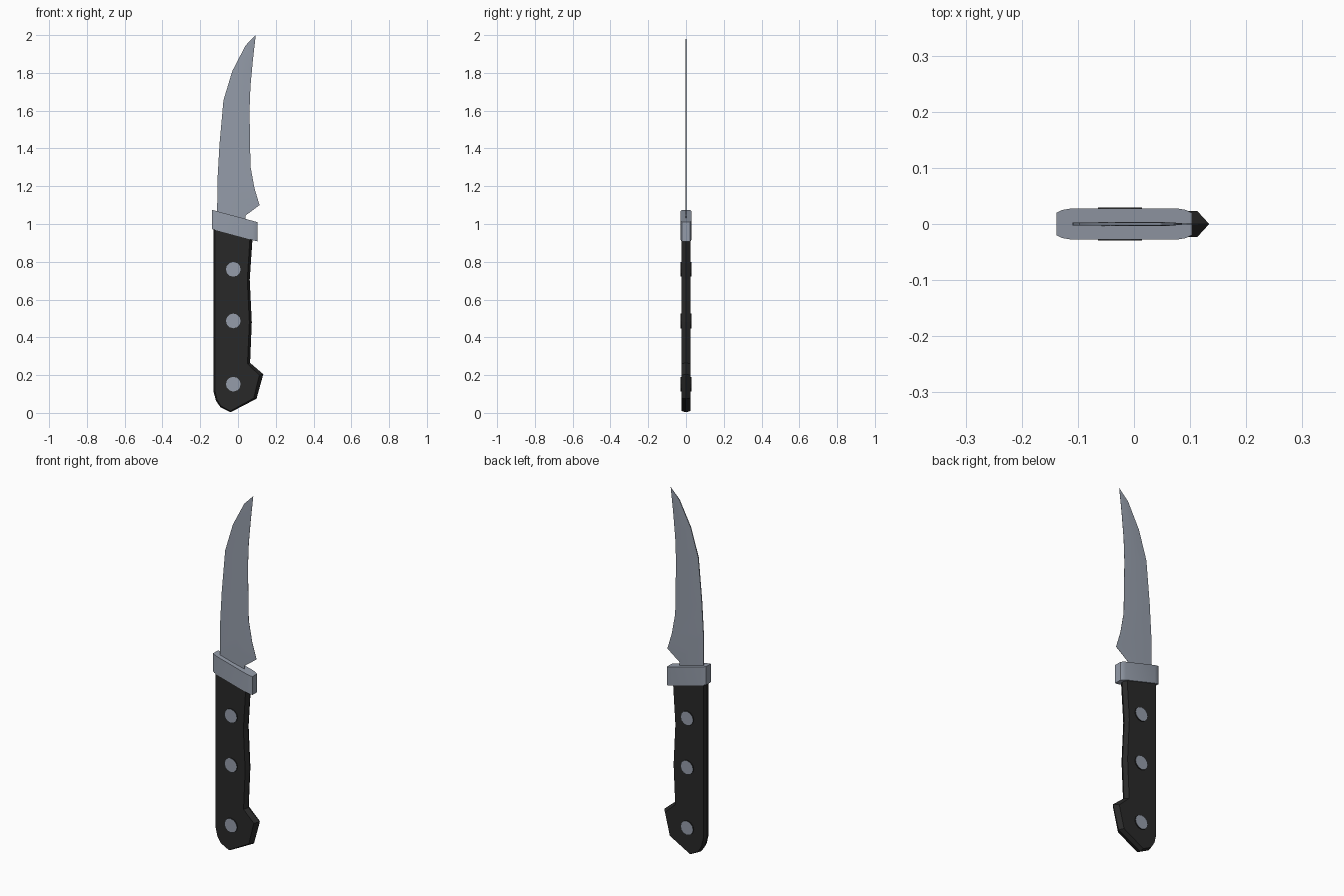
import bpy, bmesh, math
from mathutils import Matrix

if "Cube" in bpy.data.objects:
    bpy.data.objects.remove(bpy.data.objects["Cube"])


def material(name, rgb):
    m = bpy.data.materials.new(name)
    m.diffuse_color = (*rgb, 1)
    m.use_nodes = True
    m.node_tree.nodes["Principled BSDF"].inputs["Base Color"].default_value = m.diffuse_color
    return m


STEEL = material("steel_grey", (0.30, 0.335, 0.40))
BLACK = material("handle_black", (0.022, 0.022, 0.022))


def finish(bm, name, mats, smooth=None):
    bmesh.ops.recalc_face_normals(bm, faces=bm.faces)
    mesh = bpy.data.meshes.new(name)
    bm.to_mesh(mesh)
    bm.free()
    for m in mats:
        mesh.materials.append(m)
    ob = bpy.data.objects.new(name, mesh)
    bpy.context.collection.objects.link(ob)
    if smooth:
        bpy.ops.object.select_all(action='DESELECT')
        ob.select_set(True)
        bpy.context.view_layer.objects.active = ob
        bpy.ops.object.shade_smooth_by_angle(angle=math.radians(smooth))
    return ob


def loft(rings, name, mats, smooth=None):
    """Skin a series of closed rings and cap both ends."""
    bm = bmesh.new()
    vs = [[bm.verts.new(p) for p in ring] for ring in rings]
    for a, b in zip(vs, vs[1:]):
        for i in range(len(a)):
            j = (i + 1) % len(a)
            bm.faces.new((a[i], a[j], b[j], b[i]))
    bm.faces.new(vs[0][::-1])
    bm.faces.new(vs[-1])
    bmesh.ops.remove_doubles(bm, verts=bm.verts, dist=1e-5)
    return finish(bm, name, mats, smooth)


# Blade: thin section with a thick spine, swept from the bolster to the tip
spine = [(-.11, 1.0), (-.11, 1.045), (-.11, 1.10), (-.108, 1.245), (-.098, 1.42),
         (-.077, 1.655), (-.03, 1.81), (.04, 1.945), (.092, 1.999)]
edge = [(.04, 1.0), (.04, 1.045), (.114, 1.10), (.087, 1.19), (.066, 1.305),
        (.061, 1.6), (.066, 1.73), (.079, 1.87), (.094, 2.0)]
rings = []
for k, ((x0, z0), (x1, z1)) in enumerate(zip(spine, edge)):
    t = 0.2 if k == len(spine) - 1 else 1
    xm, zm = (x0 + x1) / 2, (z0 + z1) / 2
    rings.append([(x0, -.0025 * t, z0), (xm, -.0035 * t, zm), (x1, -.0005 * t, z1),
                  (x1, .0005 * t, z1), (xm, .0035 * t, zm), (x0, .0025 * t, z0)])
loft(rings, "blade", [STEEL], 40)

# Bolster: rounded slab with slanted top and bottom
half = [(-.138, -.020), (-.128, -.025), (-.11, -.028),
        (.075, -.028), (.093, -.025), (.103, -.020)]
section = half + [(x, -y) for x, y in reversed(half)]
loft([[(x, y, z - .27 * (x + .138)) for x, y in section] for z in (.973, 1.075)],
     "bolster", [STEEL], 30)

# Handle: side outline, with a slimmer outline on the two flat faces
outline = [(-.13, 1.0), (-.13, .115), (-.117, .065), (-.093, .03), (-.04, .003),
           (.098, .075), (.134, .205), (.064, .265), (.073, .48), (.062, .705),
           (.078, .94)]
face = [(-.122, 1.0), (-.122, .118), (-.111, .07), (-.09, .036), (-.04, .01),
        (.083, .078), (.113, .20), (.050, .26), (.060, .48), (.049, .705),
        (.064, .94)]
loft([[(x, y, z) for x, z in pts]
      for y, pts in ((-.023, face), (0, outline), (.023, face))],
     "handle", [BLACK])

# Rivets: steel caps on dark pins through the handle
for i, z in enumerate((.76, .487, .152)):
    bm = bmesh.new()
    bmesh.ops.create_cone(
        bm, cap_ends=True, segments=12, radius1=.039, radius2=.039, depth=.058,
        matrix=Matrix.Translation((-.025, 0, z)) @ Matrix.Rotation(math.pi / 2, 4, 'X'))
    bm.normal_update()
    for f in bm.faces:
        f.material_index = 0 if abs(f.normal.y) > .5 else 1
    finish(bm, f"rivet_{i + 1}", [STEEL, BLACK])
